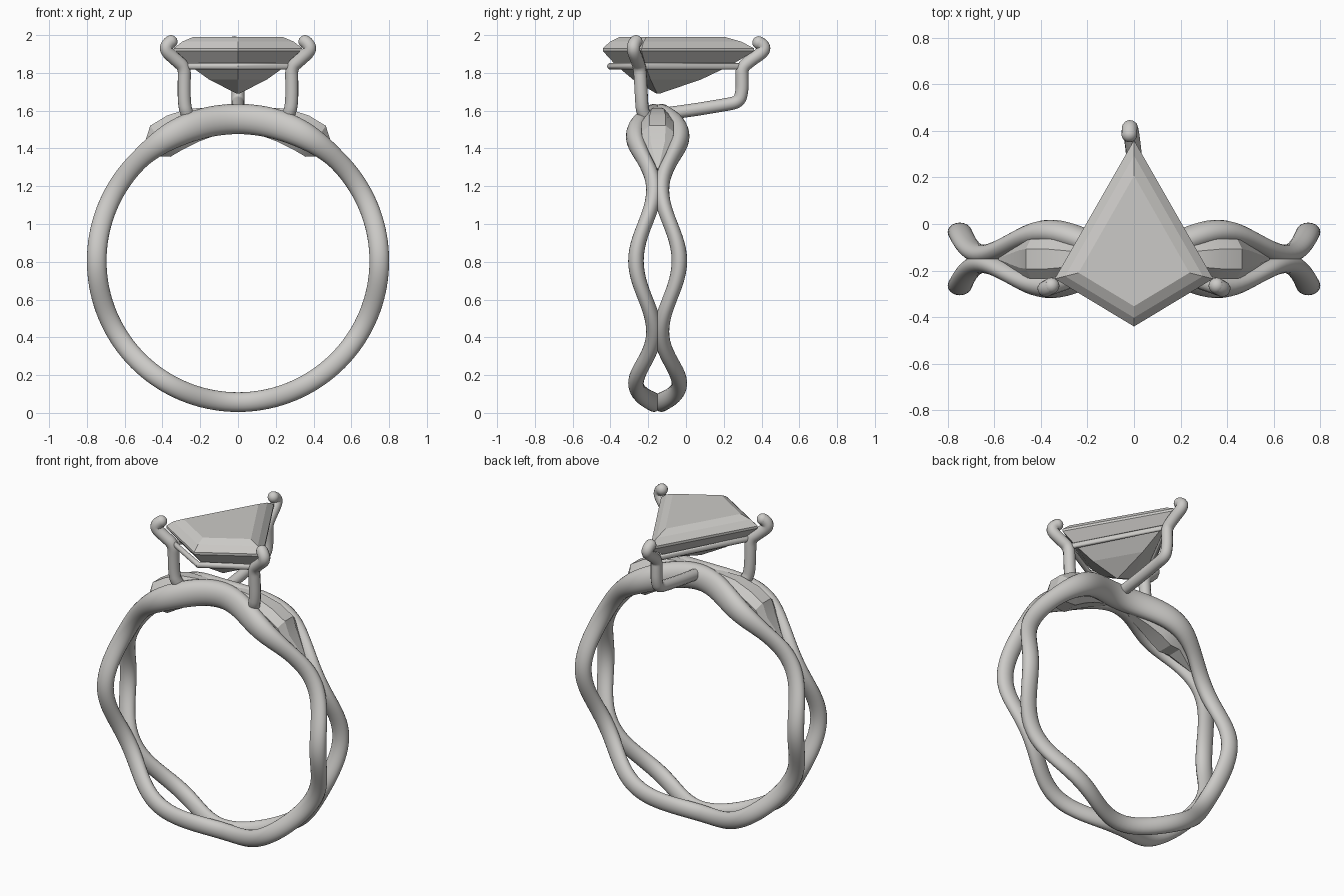
import bpy, bmesh
from math import sin, cos, pi, radians
from mathutils import Vector

cube = bpy.data.objects.get("Cube")
if cube:
    bpy.data.objects.remove(cube, do_unlink=True)

BAND_Y, BAND_Z, BAND_R = -0.15, 0.805, 0.748


def material(name, rgb):
    m = bpy.data.materials.new(name)
    m.use_nodes = True
    m.diffuse_color = (*rgb, 1)
    m.node_tree.nodes["Principled BSDF"].inputs["Base Color"].default_value = (*rgb, 1)
    return m


metal = material("pale grey", (0.6, 0.59, 0.57))


def finish(obj, smooth=None):
    obj.data.materials.append(metal)
    if smooth:
        bpy.ops.object.select_all(action="DESELECT")
        obj.select_set(True)
        bpy.context.view_layer.objects.active = obj
        bpy.ops.object.shade_smooth_by_angle(angle=radians(smooth))
    return obj


def loft(name, rings, closed=False, smooth=None):
    """Skin a list of equal-length point rings."""
    bm = bmesh.new()
    rows = [[bm.verts.new(p) for p in ring] for ring in rings]
    n = len(rows[0])
    for i in range(len(rows) if closed else len(rows) - 1):
        a, b = rows[i], rows[(i + 1) % len(rows)]
        for j in range(n):
            bm.faces.new((a[j], a[(j + 1) % n], b[(j + 1) % n], b[j]))
    if not closed:
        bm.faces.new(rows[0])
        bm.faces.new(rows[-1])
    bmesh.ops.recalc_face_normals(bm, faces=bm.faces)
    mesh = bpy.data.meshes.new(name)
    bm.to_mesh(mesh)
    bm.free()
    obj = bpy.data.objects.new(name, mesh)
    bpy.context.collection.objects.link(obj)
    return finish(obj, smooth)


def wire(name, points, radius, cyclic=False, rounded=True):
    """Round wire along a path, with a ball on its last point."""
    cu = bpy.data.curves.new(name, "CURVE")
    cu.dimensions = "3D"
    cu.bevel_depth, cu.bevel_resolution = radius, 4
    cu.use_fill_caps = True
    sp = cu.splines.new("NURBS" if rounded else "POLY")
    sp.points.add(len(points) - 1)
    for p, co in zip(sp.points, points):
        p.co = (*co, 1)
    sp.use_cyclic_u = cyclic
    if rounded:
        sp.order_u, sp.resolution_u = 3, 8
        sp.use_endpoint_u = True
    obj = bpy.data.objects.new(name, cu)
    bpy.context.collection.objects.link(obj)
    bpy.ops.object.select_all(action="DESELECT")
    obj.select_set(True)
    bpy.context.view_layer.objects.active = obj
    bpy.ops.object.convert(target="MESH")
    obj = bpy.context.view_layer.objects.active
    if not cyclic:
        bm = bmesh.new()
        bm.from_mesh(obj.data)
        ball = bmesh.ops.create_uvsphere(bm, u_segments=16, v_segments=10, radius=radius)
        bmesh.ops.translate(bm, verts=ball["verts"], vec=points[-1])
        bm.to_mesh(obj.data)
        bm.free()
    return finish(obj, 50)


def on_band(angle, radius, y):
    return Vector((radius * cos(angle), BAND_Y + y, BAND_Z + radius * sin(angle)))


def spread(angle):
    """Distance of a strand from the middle of the band."""
    return 0.02 + 0.0475 * (1 + cos(6 * angle))


def strand(name, side):
    rings = []
    for i in range(144):
        a = 2 * pi * i / 144
        # The strands swell towards the top of the band
        t = min(max((sin(a) - 0.7) / 0.3, 0), 1)
        t = t * t * (3 - 2 * t)
        deep, wide = 0.052 + 0.028 * t, 0.041 + 0.02 * t
        rings.append([on_band(a, BAND_R + 0.003 * t + deep * cos(u), side * spread(a) + wide * sin(u))
                      for u in (2 * pi * k / 20 for k in range(20))])
    return loft(name, rings, closed=True, smooth=60)


# Two wavy strands that meet every sixty degrees
strand("front_strand", -1)
strand("back_strand", 1)

# Solid shoulder inserts between the strands
SHOULDER = [(40, 0.73, 0.76, 0.008), (52, 0.70, 0.80, 0.075), (57, 0.657, 0.853, 0.085),
            (64, 0.658, 0.856, 0.085), (72, 0.665, 0.847, 0.065), (84, 0.685, 0.82, 0.03)]
for name, flip in (("left_shoulder", 1), ("right_shoulder", -1)):
    rings = []
    for deg, r0, r1, w in SHOULDER:
        c = (r1 - r0) * 0.2
        outline = [(r0, -w * .6), (r0 + c, -w), (r1 - c, -w), (r1, -w * .5),
                   (r1, w * .5), (r1 - c, w), (r0 + c, w), (r0, w * .6)]
        pts = [on_band(radians(deg), r, y) for r, y in outline]
        rings.append([(p.x * flip, p.y, p.z) for p in pts])
    loft(name, rings, smooth=25)

# Front prongs, mirrored
for name, s in (("left_prong", 1), ("right_prong", -1)):
    path = [(.25, -.2, 1.54), (.275, -.23, 1.59), (.285, -.235, 1.65), (.285, -.24, 1.75),
            (.283, -.245, 1.83), (.33, -.26, 1.87), (.385, -.28, 1.92), (.372, -.275, 1.955), (.355, -.265, 1.965)]
    wire(name, [(s * x, y, z) for x, y, z in path], 0.035)

# Back prong with its strut to the band
wire("back_prong", [(0, -.14, 1.58), (0, 0, 1.597), (0, .2, 1.63), (0, .28, 1.645), (0, .297, 1.70),
                    (0, .297, 1.77), (0, .295, 1.825), (-.005, .34, 1.865), (-.015, .415, 1.915),
                    (-.02, .41, 1.95), (-.02, .385, 1.96)], 0.034)

# Kite-shaped rail under the stone
wire("setting_rail", [(0, -.4, 1.835), (.285, -.24, 1.835), (0, .295, 1.835), (-.285, -.24, 1.835)],
     0.018, cyclic=True, rounded=False)

# Kite-cut stone: pavilion, girdle, crown and table
KITE = [(0, -.29), (.34, -.085), (0, .51), (-.34, -.085)]
LEVELS = [(.02, 1.69), (.45, 1.765), (.76, 1.84), (1, 1.915), (1, 1.93), (.87, 1.965), (.7, 1.99)]
loft("kite_stone", [[(x * k, BAND_Y + y * k, z) for x, y in KITE] for k, z in LEVELS])
